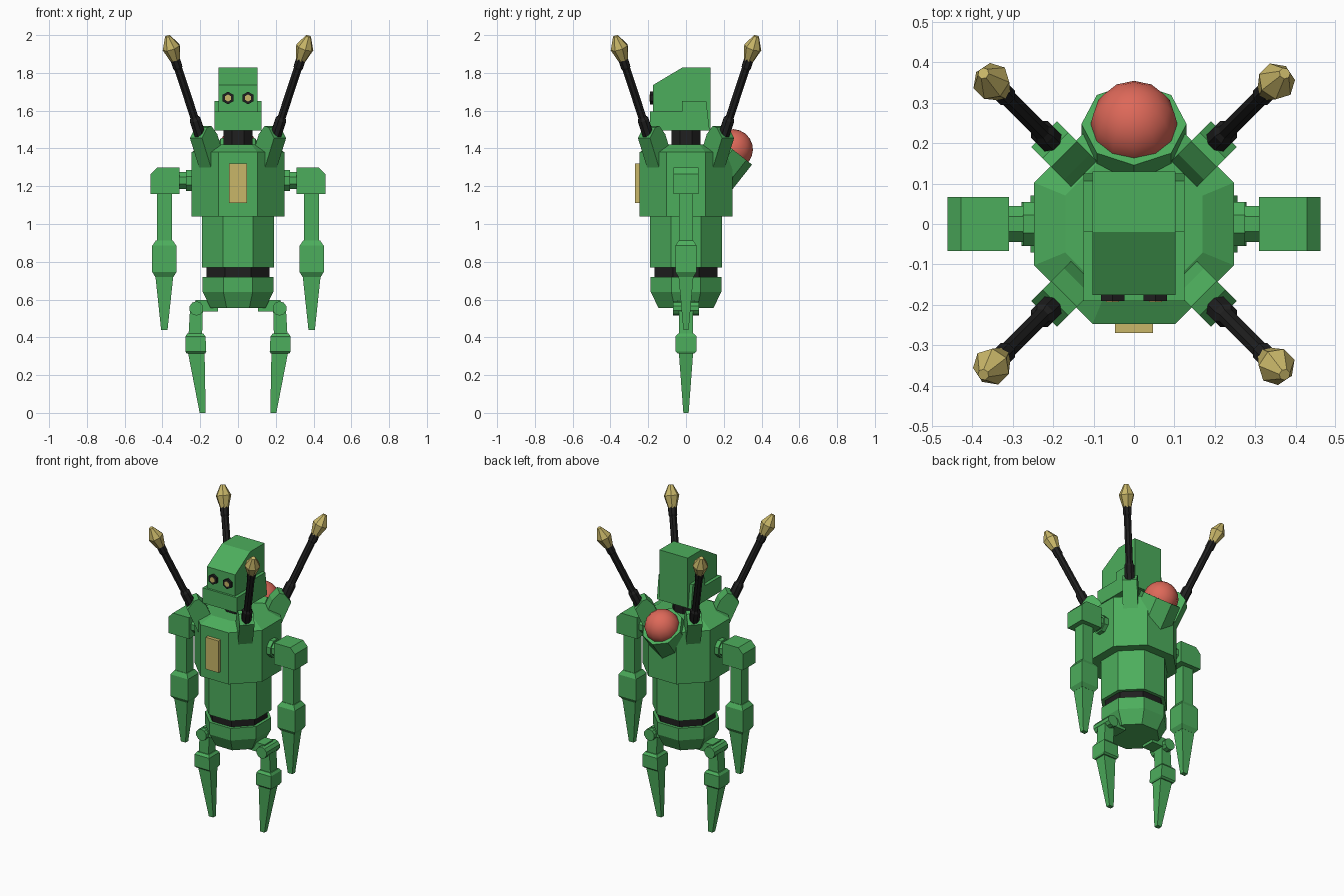
import bpy, bmesh, math
from mathutils import Matrix, Vector

if "Cube" in bpy.data.objects:
    bpy.data.objects.remove(bpy.data.objects["Cube"])


def material(name, rgb):
    m = bpy.data.materials.new(name)
    m.diffuse_color = (*rgb, 1)
    m.use_nodes = True
    m.node_tree.nodes["Principled BSDF"].inputs["Base Color"].default_value = m.diffuse_color
    return m


GREEN = material("green", (0.073, 0.42, 0.107))
BLACK = material("black", (0.014, 0.014, 0.014))
GOLD = material("gold", (0.58, 0.47, 0.14))
RED = material("red", (0.73, 0.14, 0.10))
I = Matrix.Identity(4)


def finish(name, bm, mat, M=I):
    bm.transform(M)
    bmesh.ops.recalc_face_normals(bm, faces=bm.faces)
    me = bpy.data.meshes.new(name)
    bm.to_mesh(me)
    bm.free()
    me.materials.append(mat)
    ob = bpy.data.objects.new(name, me)
    bpy.context.collection.objects.link(ob)
    return ob


def loft(name, sections, mat=GREEN, n=8, M=I, turn=0.5):
    """n-sided stack; each section is (height, half width x, half width y[, centre x])"""
    bm = bmesh.new()
    k = 1 / math.cos(math.pi / n) if turn else 1
    rings = []
    for z, rx, ry, *cx in sections:
        c = cx[0] if cx else 0
        angles = [2 * math.pi * (i + turn) / n for i in range(n)]
        rings.append([bm.verts.new((c + rx * k * math.cos(a), ry * k * math.sin(a), z))
                      for a in angles])
    for a, b in zip(rings, rings[1:]):
        for i in range(n):
            j = (i + 1) % n
            bm.faces.new((a[i], a[j], b[j], b[i]))
    bm.faces.new(rings[0])
    bm.faces.new(rings[-1])
    return finish(name, bm, mat, M)


def prism(name, points, sweep, mat=GREEN, M=I):
    """flat outline swept symmetrically by +-sweep"""
    bm = bmesh.new()
    v = Vector(sweep)
    a = [bm.verts.new(Vector(p) - v) for p in points]
    b = [bm.verts.new(Vector(p) + v) for p in points]
    for i in range(len(a)):
        j = (i + 1) % len(a)
        bm.faces.new((a[i], a[j], b[j], b[i]))
    bm.faces.new(a)
    bm.faces.new(b)
    return finish(name, bm, mat, M)


def aim(origin, direction):
    return Matrix.Translation(origin) @ Vector(direction).to_track_quat('Z', 'Y').to_matrix().to_4x4()


# Body
loft("pelvis", [(0.555, 0.145, 0.145), (0.64, 0.187, 0.187), (0.72, 0.187, 0.187)])
loft("belt", [(0.71, 0.168, 0.168), (0.78, 0.168, 0.168)], BLACK)
loft("waist", [(0.77, 0.19, 0.19), (1.05, 0.19, 0.19)])
loft("chest", [(1.04, 0.247, 0.247), (1.38, 0.247, 0.247), (1.42, 0.17, 0.17)])
loft("neck", [(1.41, 0.077, 0.077), (1.5, 0.077, 0.077)], BLACK)
loft("chest_panel", [(1.11, 0.047, 0.02), (1.32, 0.047, 0.02)], GOLD, 4,
     Matrix.Translation((0, -0.25, 0)))

# Head
prism("head", [(0, y, z) for y, z in ((-0.176, 1.5), (-0.176, 1.735), (-0.02, 1.828),
                                      (0.13, 1.828), (0.13, 1.5))], (0.103, 0, 0))
prism("jaw", [(0, y, z) for y, z in ((-0.19, 1.495), (-0.19, 1.595), (-0.02, 1.595),
                                     (-0.02, 1.65), (0.107, 1.65), (0.125, 1.495))], (0.125, 0, 0))

# Back lamp: tilted housing and dome
axis = Vector((0, 0.62, 0.785))
rim = Vector((0, 0.2475, 1.395))
loft("lamp_housing", [(-0.25, 0.13, 0.13), (0, 0.13, 0.13)], GREEN, 8, aim(rim, axis), 0)
bm = bmesh.new()
bmesh.ops.create_uvsphere(bm, u_segments=12, v_segments=10, radius=0.107, matrix=aim(rim, axis))
for f in bm.faces:
    f.smooth = True
finish("lamp_dome", bm, RED)

for side, s in (("left", -1), ("right", 1)):
    M = Matrix.Scale(s, 4, (1, 0, 0))

    # Eyes
    E = aim((0.053 * s, -0.17, 1.667), (0, -1, 0))
    loft(side + "_eye_socket", [(0, 0.029, 0.029), (0.02, 0.029, 0.029)], BLACK, 6, E)
    loft(side + "_eye_lens", [(0, 0.016, 0.016), (0.023, 0.016, 0.016)], GOLD, 6, E)

    # Arm
    A = M @ aim((0.23, 0, 1.23), (1, 0, 0))
    loft(side + "_shoulder_collar", [(0, 0.055, 0.055), (0.045, 0.055, 0.055)], GREEN, 8, A)
    loft(side + "_shoulder_axle", [(0, 0.045, 0.045), (0.09, 0.045, 0.045)], GREEN, 8, A)
    prism(side + "_shoulder", [(x, 0, z) for x, z in ((0.31, 1.16), (0.31, 1.30), (0.428, 1.30),
                                                      (0.462, 1.265), (0.462, 1.16))],
          (0, 0.067, 0), GREEN, M)
    arm = M @ Matrix.Translation((0.39, 0, 0))
    loft(side + "_upper_arm", [(0.9, 0.04, 0.037), (1.17, 0.04, 0.037)], GREEN, 4, arm)
    loft(side + "_elbow", [(0.72, 0.048, 0.04), (0.745, 0.064, 0.056), (0.885, 0.064, 0.056),
                           (0.912, 0.045, 0.04)], GREEN, 4, arm)
    loft(side + "_forearm_spike", [(0.44, 0.017, 0.014), (0.73, 0.048, 0.04)], GREEN, 4, arm)

    # Leg
    loft(side + "_hip_stub", [(0, 0.03, 0.045), (0.12, 0.03, 0.045)], GREEN, 4,
         M @ Matrix.Translation((0.105, 0, 0.567)) @ Matrix.Rotation(math.pi / 2, 4, 'Y'))
    loft(side + "_hip_joint", [(-0.07, 0.036, 0.036), (0.07, 0.036, 0.036)], GREEN, 10,
         M @ aim((0.22, 0, 0.553), (0, 1, 0)))
    loft(side + "_thigh", [(0.41, 0.036, 0.036, 0.226), (0.55, 0.034, 0.036, 0.22)], GREEN, 4, M)
    loft(side + "_knee", [(0.315, 0.05, 0.045, 0.223), (0.325, 0.055, 0.055, 0.223),
                          (0.405, 0.053, 0.055, 0.225), (0.42, 0.042, 0.042, 0.226)], GREEN, 4, M)
    loft(side + "_shin_spike", [(0, 0.016, 0.014, 0.187), (0.32, 0.044, 0.038, 0.221)], GREEN, 4, M)

    # Corner antennas, front and back
    for end, t in (("front", -1), ("back", 1)):
        name = end + "_" + side
        d = Vector((s, t, 0)).normalized()
        across = Vector((-d.y, d.x, 0)) * 0.045
        outline = [d * r + Vector((0, 0, z)) for r, z in
                   ((0.12, 1.29), (0.20, 1.475), (0.245, 1.52), (0.275, 1.51),
                    (0.315, 1.455), (0.23, 1.26))]
        prism(name + "_antenna_mount", outline, across)
        base = Vector((0.2 * s, 0.2 * t, 1.47))
        tip = Vector((0.373 * s, 0.373 * t, 1.994))
        L = (tip - base).length
        R = aim(base, tip - base)
        loft(name + "_antenna_rod",
             [(z, r, r) for z, r in ((0, 0.029), (0.09, 0.029), (0.105, 0.021), (L - 0.19, 0.021),
                                     (L - 0.18, 0.025), (L - 0.13, 0.025))], BLACK, 8, R)
        loft(name + "_antenna_tip",
             [(z, r, r) for z, r in ((L - 0.14, 0.024), (L - 0.065, 0.043), (L, 0.013))],
             GOLD, 7, R)
